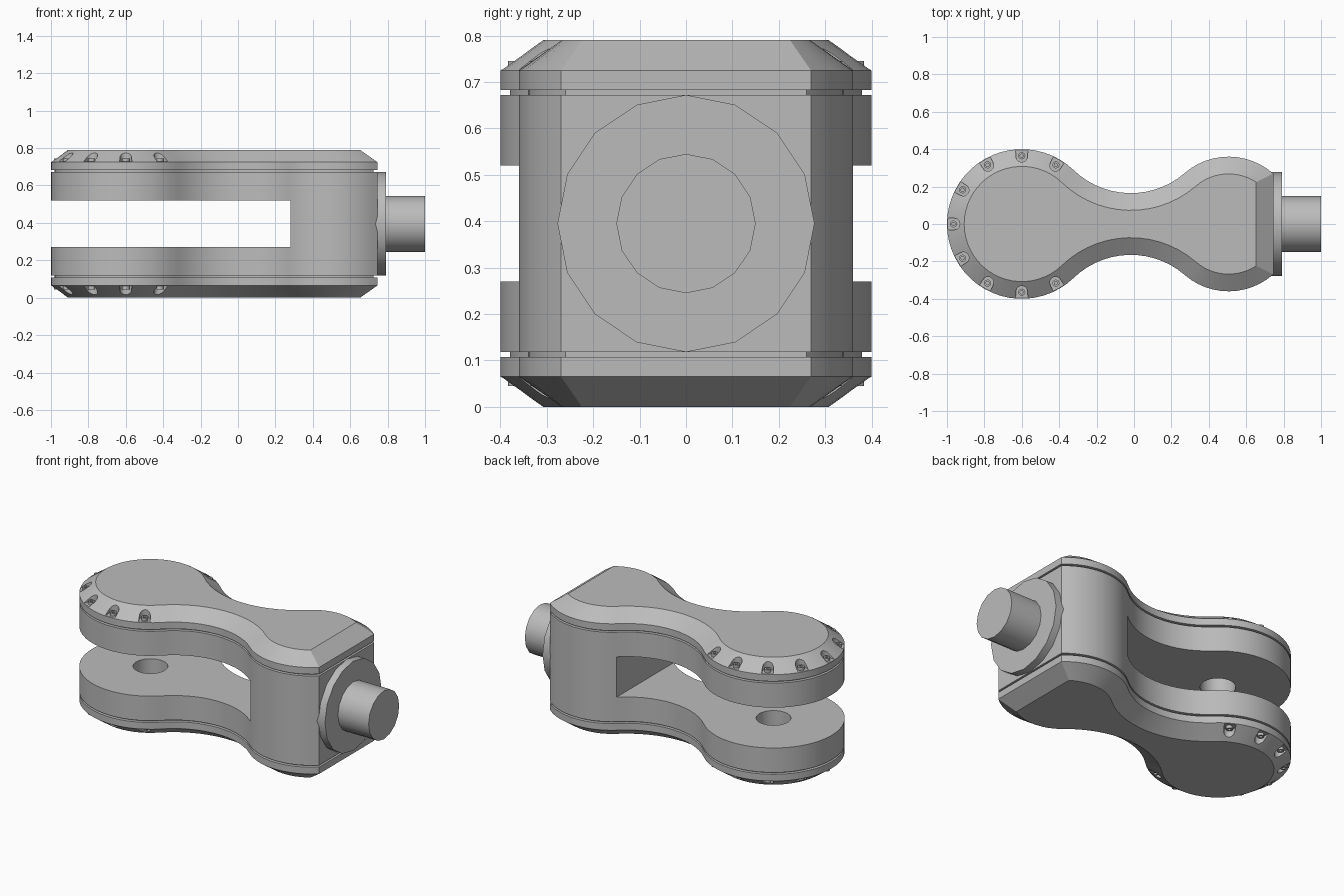
import bpy, bmesh, math
from mathutils import Matrix, Vector

if "Cube" in bpy.data.objects:
    bpy.data.objects.remove(bpy.data.objects["Cube"])

MID = 0.395                      # height of the symmetry plane
LX, LR = -0.6, 0.4               # fork eye
RX, RR, END = 0.506, 0.36, 0.745  # mounting end
NX, NY, NR = -0.017, 0.605, 0.44  # concave neck arc

grey = bpy.data.materials.new("steel_grey")
grey.diffuse_color = (0.5, 0.5, 0.5, 1)
grey.use_nodes = True
grey.node_tree.nodes["Principled BSDF"].inputs["Base Color"].default_value = grey.diffuse_color


def arc(cx, cy, r, a, b, n):
    return [(cx + r * math.cos(a + (b - a) * i / n), cy + r * math.sin(a + (b - a) * i / n))
            for i in range(n + 1)]


def outline(inset):
    """Dog-bone outline moved inwards by inset."""
    al = math.atan2(NY, NX - LX)
    ar = math.atan2(NY, NX - RX)
    r = RR - inset
    stop = math.acos((END - inset - RX) / r)
    top = arc(LX, 0, LR - inset, math.pi, al, 20)
    top += arc(NX, NY, NR + inset, al + math.pi, ar + math.pi, 14)[1:]
    top += arc(RX, 0, r, ar, stop, 12)[1:]
    return top + [(x, -y) for x, y in reversed(top[1:])]


def make(name, bm):
    bmesh.ops.recalc_face_normals(bm, faces=bm.faces)
    me = bpy.data.meshes.new(name)
    bm.to_mesh(me)
    bm.free()
    me.materials.append(grey)
    ob = bpy.data.objects.new(name, me)
    bpy.context.collection.objects.link(ob)
    ob.location.z = MID
    return ob


def loft(bm, rings):
    """Closed skin through rings of equal point count."""
    vs = [[bm.verts.new(p) for p in ring] for ring in rings]
    n = len(vs[0])
    for a, b in zip(vs, vs[1:]):
        for i in range(n):
            bm.faces.new((a[i], a[(i + 1) % n], b[(i + 1) % n], b[i]))
    bm.faces.new(vs[0][::-1])
    bm.faces.new(vs[-1])


def layered(name, levels):
    bm = bmesh.new()
    loft(bm, [[(x, y, z) for x, y in outline(o)] for o, z in levels])
    return make(name, bm)


def turned(name, profile, sides, matrix):
    """Stepped round part from (radius, height) pairs."""
    bm = bmesh.new()
    loft(bm, [[matrix @ Vector((r * math.cos(t), r * math.sin(t), z))
               for t in (2 * math.pi * i / sides for i in range(sides))] for r, z in profile])
    return make(name, bm)


def activate(ob):
    bpy.ops.object.select_all(action='DESELECT')
    ob.select_set(True)
    bpy.context.view_layer.objects.active = ob


def cut(ob, cutter):
    m = ob.modifiers.new("cut", 'BOOLEAN')
    m.operation, m.solver, m.object = 'DIFFERENCE', 'EXACT', cutter
    activate(ob)
    bpy.ops.object.modifier_apply(modifier=m.name)
    bpy.data.objects.remove(cutter)


def finish(ob, mirror=False):
    activate(ob)
    bpy.ops.object.shade_smooth_by_angle(angle=math.radians(28))
    if mirror:
        m = ob.modifiers.new("mirror", 'MIRROR')
        m.use_axis = (False, False, True)
        m.use_mirror_merge = False


# Forked body with stepped grooves, slot and pin hole
body = layered("fork_body", [(0.02, -0.288), (0.02, -0.277), (0, -0.277),
                             (0, 0.277), (0.02, 0.277), (0.02, 0.288)])
bm = bmesh.new()
bmesh.ops.create_cube(bm, size=1, matrix=Matrix.Translation((-0.46, 0, 0)) @
                      Matrix.Diagonal((1.48, 1.2, 0.25, 1)))
cut(body, make("slot_cutter", bm))
cut(body, turned("hole_cutter", [(0.098, -0.4), (0.098, 0.4)], 32,
                 Matrix.Translation((LX, 0, 0))))
finish(body)

# Bevelled cover plates, with screw pockets round the eye
cover = layered("cover_plates", [(0, 0.288), (0, 0.33), (0.092, 0.395)])
angles = [math.radians(a) for a in range(60, 301, 30)]
bm = bmesh.new()
for a in angles:
    turn = Matrix.Translation((LX, 0, 0)) @ Matrix.Rotation(a, 4, 'Z')
    shape = arc(0.362, 0, 0.031, math.pi / 2, 1.5 * math.pi, 10) + [(0.45, -0.036), (0.45, 0.036)]
    loft(bm, [[turn @ Vector((x, y, z)) for x, y in shape] for z in (0.332, 0.45)])
cut(cover, make("pocket_cutter", bm))
finish(cover, mirror=True)

# Socket screws in the pockets
bm = bmesh.new()
for a in angles:
    c = Vector((LX + 0.365 * math.cos(a), 0.365 * math.sin(a), 0))
    loft(bm, [[c + Vector((r * math.cos(i * math.pi / 6), r * math.sin(i * math.pi / 6), z))
               for i in range(12)]
              for r, z in ((0.019, 0.325), (0.019, 0.35), (0.009, 0.35), (0.009, 0.34))])
finish(make("screws", bm), mirror=True)

# Mounting flange and shaft along x
along_x = Matrix.Rotation(math.pi / 2, 4, 'Y')
finish(turned("flange", [(0.277, 0.735), (0.277, 0.79)], 16, along_x))
finish(turned("shaft", [(0.15, 0.78), (0.15, 1.0)], 16, along_x))
